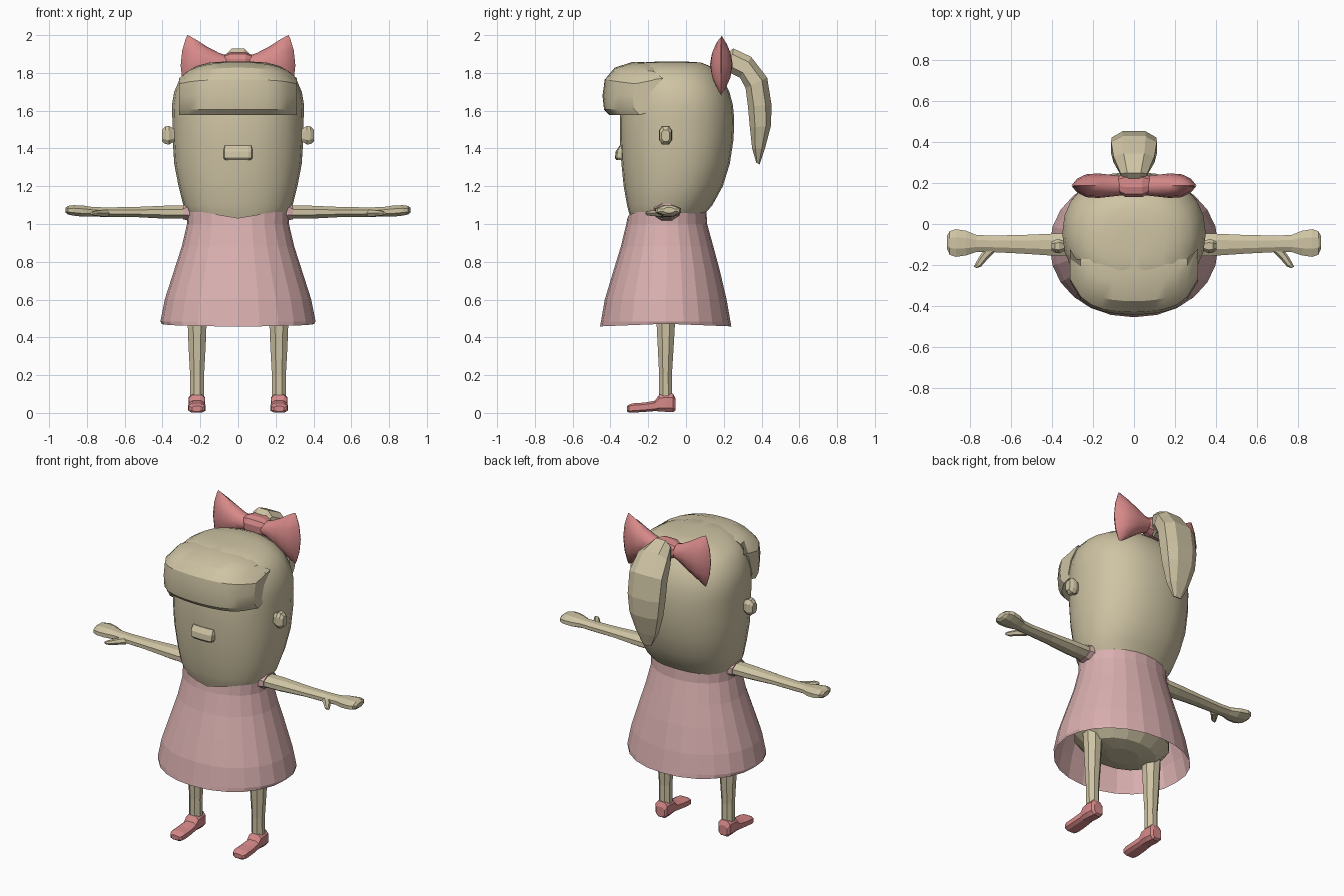
import bpy, bmesh, math
from mathutils import Vector


def material(name, rgb):
    m = bpy.data.materials.new(name)
    m.diffuse_color = (*rgb, 1)
    return m


BEIGE = material("beige", (0.62, 0.55, 0.37))
PINK = material("pale pink", (0.70, 0.43, 0.43))
CORAL = material("coral", (0.68, 0.25, 0.25))


def loft(name, rings, mat, cap_start=True, cap_end=True, smooth=None):
    """Skin a list of equal-length point rings into one object."""
    bm = bmesh.new()
    vs = [[bm.verts.new(p) for p in r] for r in rings]
    n = len(vs[0])
    for a, b in zip(vs, vs[1:]):
        for i in range(n):
            j = (i + 1) % n
            bm.faces.new((a[i], a[j], b[j], b[i]))
    if cap_start:
        bm.faces.new(vs[0][::-1])
    if cap_end:
        bm.faces.new(vs[-1])
    bmesh.ops.remove_doubles(bm, verts=bm.verts, dist=0.0005)
    bmesh.ops.recalc_face_normals(bm, faces=bm.faces)
    me = bpy.data.meshes.new(name)
    bm.to_mesh(me)
    bm.free()
    me.materials.append(mat)
    ob = bpy.data.objects.new(name, me)
    bpy.context.collection.objects.link(ob)
    if smooth:
        bpy.ops.object.select_all(action='DESELECT')
        ob.select_set(True)
        bpy.context.view_layer.objects.active = ob
        bpy.ops.object.shade_smooth_by_angle(angle=math.radians(smooth))
    return ob


def mirror(ob):
    m = ob.modifiers.new("mirror", 'MIRROR')
    m.use_axis = (True, False, False)
    return ob


def unit(n, p=2.0, turn=0.0):
    """Points of a unit superellipse."""
    out = []
    for i in range(n):
        t = 2 * math.pi * i / n + turn
        c, s = math.cos(t), math.sin(t)
        out.append((math.copysign(abs(c) ** (2 / p), c), math.copysign(abs(s) ** (2 / p), s)))
    return out


def zring(z, hw, y0, y1, n=20, p=2.0, cx=0.0, turn=0.0):
    return [Vector((cx + c * hw, (y0 + y1) / 2 + s * (y1 - y0) / 2, z)) for c, s in unit(n, p, turn)]


def xring(x, y0, y1, z0, z1, n=8, p=2.0, turn=math.pi / 8):
    return [Vector((x, (y0 + y1) / 2 + c * (y1 - y0) / 2, (z0 + z1) / 2 + s * (z1 - z0) / 2))
            for c, s in unit(n, p, turn)]


# Head, running down into the dress
head = [(1.00, .235, -.28, .08), (1.06, .268, -.302, .105), (1.10, .290, -.312, .14),
        (1.20, .315, -.330, .195), (1.32, .338, -.342, .232), (1.45, .346, -.350, .252),
        (1.56, .348, -.350, .255), (1.63, .350, -.342, .248), (1.70, .338, -.335, .23),
        (1.76, .312, -.325, .20), (1.80, .280, -.31, .17), (1.835, .225, -.28, .13),
        (1.855, .150, -.235, .08), (1.86, .07, -.15, 0.0)]
loft("head", [zring(z, w, a, b, 24, 2.25) for z, w, a, b in head], BEIGE, smooth=20)

# Fringe: a curved slab across the forehead
fringe = []
for i in range(13):
    x = -0.312 + 0.624 * i / 12
    u = abs(x) / 0.312
    f = -0.442 + 0.06 * u ** 2 + 0.10 * u ** 6
    drop = 0.04 * u ** 2 + 0.035 * u ** 6
    fringe.append([Vector((x, y, z)) for y, z in (
        (-0.21, 1.62), (f + 0.09, 1.592), (f + 0.035, 1.578), (f + 0.008, 1.605),
        (f, 1.68), (f + 0.012, 1.765 - drop * .3), (f + 0.065, 1.828 - drop),
        (f + 0.16, 1.858 - drop * 1.15), (-0.17, 1.855 - drop * 1.2))])
loft("fringe", fringe, BEIGE, smooth=30)

# Nose
nose = [(1.338, .068, -.368), (1.35, .077, -.376), (1.385, .078, -.372), (1.415, .074, -.352)]
loft("nose", [zring(z, w, y, -.31, 12, 4) for z, w, y in nose], BEIGE)

# Ears
ears = [(.31, -.125, -.09, 1.44, 1.50), (.345, -.135, -.08, 1.43, 1.51),
        (.365, -.145, -.072, 1.418, 1.522), (.385, -.142, -.075, 1.42, 1.52),
        (.402, -.13, -.085, 1.435, 1.50)]
mirror(loft("ears", [xring(*e, p=2.6) for e in ears], BEIGE))

# Torso under the dress
torso = [(.49, .10, -.18, -.02), (.51, .22, -.27, .05), (.58, .30, -.34, .12),
         (.72, .30, -.34, .13), (.88, .27, -.31, .11), (1.02, .23, -.28, .08)]
loft("torso", [zring(*t, n=16) for t in torso], BEIGE)

# Dress: open flared skirt with a dipped neckline
dress = [(.458, .405, -.455, .24), (.485, .411, -.45, .235), (.60, .388, -.43, .215),
         (.75, .340, -.385, .18), (.88, .298, -.345, .145), (1.00, .270, -.316, .112),
         (1.068, .272, -.31, .108)]
rings = [zring(*d, n=24, p=2.1) for d in dress]
for v in rings[-1]:
    if v.y < -0.2:
        v.z -= 0.036 * max(0, 1 - abs(v.x) / 0.22)
for v in rings[0]:
    v.z += 0.014 * (1 - abs((v.y + 0.107) / 0.348))
loft("dress", rings, PINK, False, False)

# Sleeves
sleeves = [(.22, -.175, -.03, 1.00, 1.10), (.268, -.175, -.03, 1.015, 1.12), (.292, -.168, -.036, 1.022, 1.108)]
mirror(loft("sleeves", [xring(*s) for s in sleeves], PINK))

# Arms ending in mitten hands
arms = [(.25, -.165, -.04, 1.025, 1.10), (.38, -.16, -.042, 1.025, 1.10), (.55, -.148, -.05, 1.035, 1.092),
        (.70, -.14, -.053, 1.035, 1.09), (.77, -.14, -.05, 1.038, 1.092), (.82, -.158, -.028, 1.036, 1.10),
        (.87, -.166, -.02, 1.042, 1.102), (.90, -.155, -.03, 1.048, 1.098), (.912, -.125, -.055, 1.058, 1.088)]
mirror(loft("arms", [xring(*a) for a in arms], BEIGE))

# Thumbs
thumbs = [(.70, -.125, .022), (.735, -.165, .018), (.76, -.20, .014), (.775, -.212, .007)]
mirror(loft("thumbs", [[Vector((x + c * r, y + c * r * .5, 1.057 + s * r)) for c, s in unit(6)]
                       for x, y, r in thumbs], BEIGE))

# Legs
legs = [(.09, .040, -.145, -.07), (.20, .040, -.145, -.072), (.35, .049, -.153, -.062), (.62, .060, -.168, -.045)]
mirror(loft("legs", [zring(*l, n=8, cx=.217, turn=math.pi / 8) for l in legs], BEIGE))

# Shoes: cross-sections from heel to toe (y, half width, bottom, top)
shoes = [(-.055, .030, .012, .075), (-.068, .042, .002, .104), (-.105, .046, .003, .106),
         (-.142, .045, .006, .098), (-.165, .043, .008, .066), (-.22, .047, .004, .056),
         (-.28, .048, 0, .052), (-.302, .043, 0, .045), (-.312, .028, .008, .036)]
mirror(loft("shoes", [[Vector((.218 + c * w, y, (a + b) / 2 + s * (b - a) / 2))
                       for c, s in unit(8, 3.2, math.pi / 8)] for y, w, a, b in shoes], CORAL))

# Bow wings: lens-shaped sections closing to a sharp outer edge (x, mid z, half height, half depth)
wings = [(.04, 1.855, .032, .045), (.10, 1.85, .055, .052), (.17, 1.845, .095, .060),
         (.225, 1.842, .130, .056), (.265, 1.84, .152, .034), (.288, 1.84, .160, .002)]
wing_rings = []
for x, z, h, d in wings:
    bulge = 0.016 * (x / .288) ** 3
    wing_rings.append([Vector((x + bulge * (1 - 2.2 * s * s), .187 + c * d, z + s * h)) for c, s in unit(12)])
mirror(loft("bow_wings", wing_rings, CORAL, smooth=40))

# Bow knot
knot = [(-.075, .15, .235, 1.815, 1.895), (-.04, .13, .25, 1.80, 1.91),
        (.04, .13, .25, 1.80, 1.91), (.075, .15, .235, 1.815, 1.895)]
loft("bow_knot", [xring(*k, n=10, p=2.8) for k in knot], CORAL)

# Ponytail: outer point, inner point (y, z) and half width of each section
tail = [(.20, 1.885, .20, 1.79, .045), (.25, 1.930, .235, 1.80, .065), (.345, 1.885, .285, 1.775, .100),
        (.430, 1.775, .315, 1.72, .112), (.453, 1.63, .328, 1.62, .110), (.450, 1.52, .338, 1.51, .098),
        (.418, 1.40, .350, 1.40, .066), (.390, 1.315, .372, 1.325, .028)]
tail_rings = []
for y0, z0, y1, z1, w in tail:
    a, b = Vector((0, y0, z0)), Vector((0, y1, z1))
    tail_rings.append([(a + b) / 2 + (a - b) / 2 * s + Vector((w * c, 0, 0))
                       for c, s in unit(8, 2.6, math.pi / 8)])
for ring in tail_rings:  # stretch the octagon so its flats reach the full depth
    mid = sum(ring, Vector()) / 8
    for v in ring:
        v += (v - mid) * 0.06
loft("ponytail", tail_rings, BEIGE)
